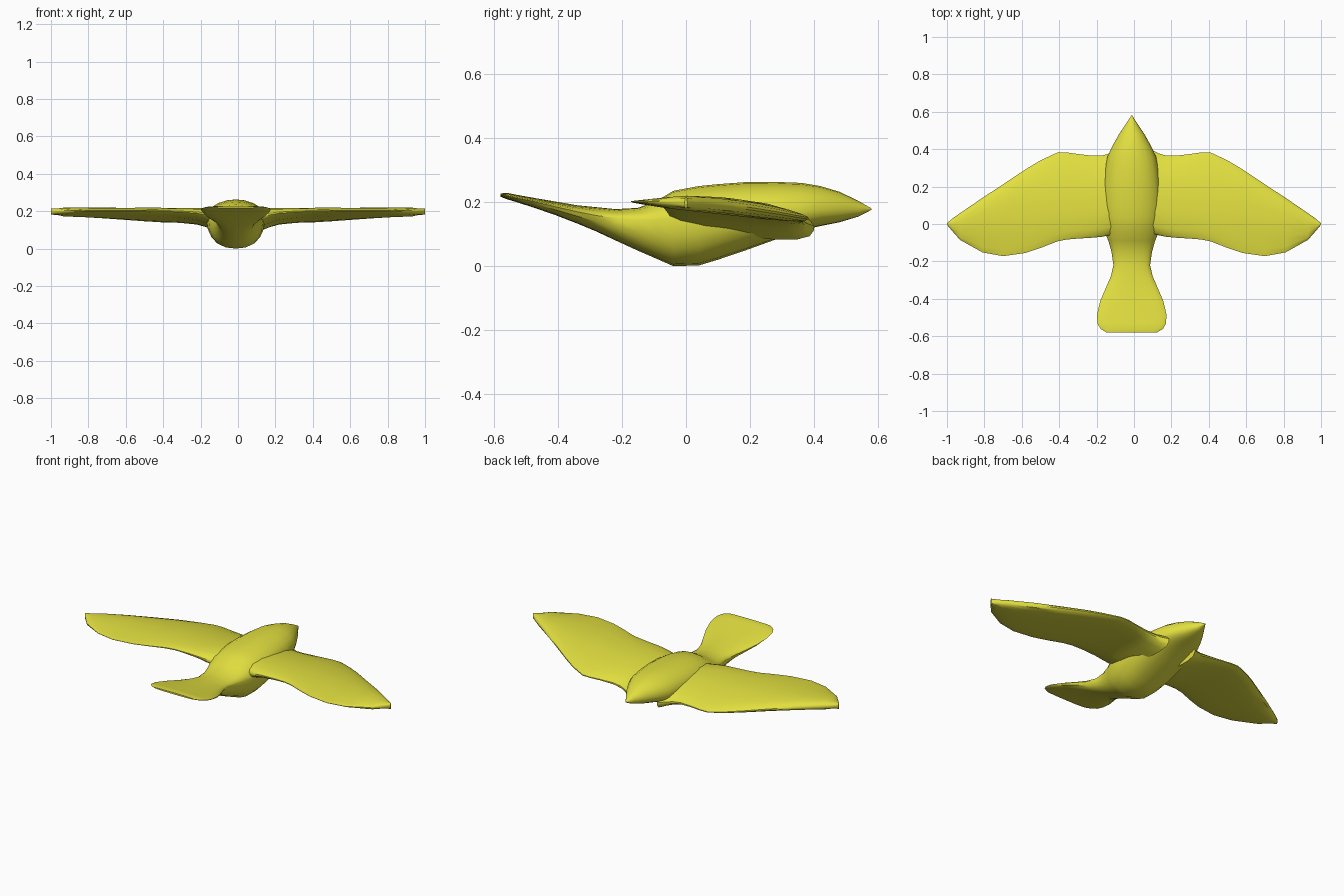
import bpy, bmesh, math

yellow = bpy.data.materials.new("bird yellow")
yellow.diffuse_color = (0.76, 0.74, 0.05, 1)


def lerp_table(table, v):
    """Piecewise linear lookup in a list of (key, value) sorted by key."""
    if v <= table[0][0]:
        return table[0][1]
    for (a, p), (b, q) in zip(table, table[1:]):
        if v <= b:
            return p + (q - p) * (v - a) / (b - a)
    return table[-1][1]


def loft(name, rings):
    """Skin equal-length rings of points and close both ends."""
    bm = bmesh.new()
    loops = [[bm.verts.new(p) for p in ring] for ring in rings]
    n = len(loops[0])
    for a, b in zip(loops, loops[1:]):
        for i in range(n):
            j = (i + 1) % n
            bm.faces.new((a[i], a[j], b[j], b[i]))
    bm.faces.new(loops[0][::-1])
    bm.faces.new(loops[-1])
    bmesh.ops.remove_doubles(bm, verts=bm.verts, dist=1e-5)
    bmesh.ops.recalc_face_normals(bm, faces=bm.faces)
    me = bpy.data.meshes.new(name)
    bm.to_mesh(me)
    bm.free()
    me.materials.append(yellow)
    ob = bpy.data.objects.new(name, me)
    bpy.context.collection.objects.link(ob)
    bpy.context.view_layer.objects.active = ob
    ob.select_set(True)
    bpy.ops.object.shade_smooth_by_angle(angle=math.radians(35))
    ob.select_set(False)
    return ob


def body_ring(y, hw, zb, zt, zw, n=20):
    """Rounded section: widest at height zw, separate upper and lower halves."""
    ring = []
    for i in range(n):
        a = 2 * math.pi * i / n
        c, s = math.cos(a), math.sin(a)
        e = 0.85 if s < 0 else 1.0
        x = hw * math.copysign(abs(c) ** e, c)
        z = zw + ((zt - zw) if s > 0 else (zw - zb)) * math.copysign(abs(s) ** e, s)
        ring.append((x - 0.012, y, z))
    return ring


# Body from beak to hips: y, half width, bottom, top, height of widest point
BODY = [(0.58, 0.002, 0.176, 0.180, 0.178), (0.54, 0.028, 0.155, 0.203, 0.178),
        (0.48, 0.068, 0.137, 0.232, 0.178), (0.42, 0.102, 0.125, 0.25, 0.175),
        (0.36, 0.13, 0.112, 0.26, 0.17), (0.28, 0.145, 0.083, 0.263, 0.17),
        (0.18, 0.155, 0.047, 0.262, 0.17), (0.10, 0.158, 0.020, 0.256, 0.165),
        (0.04, 0.155, 0.002, 0.25, 0.16), (-0.04, 0.145, 0.0, 0.235, 0.15),
        (-0.09, 0.125, 0.022, 0.205, 0.145), (-0.15, 0.108, 0.048, 0.182, 0.145)]
# Tail fan, flattening towards the rear
TAIL = [(-0.22, 0.098, 0.080, 0.178, 0.150), (-0.28, 0.112, 0.108, 0.184, 0.158),
        (-0.34, 0.138, 0.133, 0.190, 0.170), (-0.41, 0.168, 0.160, 0.202, 0.186),
        (-0.48, 0.185, 0.184, 0.214, 0.203), (-0.53, 0.184, 0.200, 0.223, 0.213),
        (-0.56, 0.168, 0.209, 0.229, 0.220), (-0.58, 0.135, 0.217, 0.227, 0.223)]
loft("body_and_tail", [body_ring(*s) for s in BODY + TAIL])

# Wing plan: x, leading edge y, trailing edge y, extra root depth
WING = [(0.09, 0.40, -0.05, 0.06), (0.13, 0.378, -0.06, 0.045),
        (0.17, 0.366, -0.068, 0.030), (0.22, 0.365, -0.073, 0.015),
        (0.30, 0.374, -0.078, 0.005), (0.36, 0.383, -0.083, 0),
        (0.41, 0.382, -0.093, 0), (0.50, 0.340, -0.128, 0),
        (0.58, 0.292, -0.155, 0), (0.70, 0.212, -0.172, 0),
        (0.81, 0.140, -0.152, 0), (0.93, 0.058, -0.085, 0),
        (0.97, 0.030, -0.040, 0), (1.0, 0.004, -0.004, 0)]
# Wing heights follow the fore-aft position, the front being lower
TOP = [(-0.17, 0.206), (0.0, 0.220), (0.12, 0.215), (0.25, 0.196), (0.38, 0.165)]
BOTTOM = [(-0.17, 0.194), (0.0, 0.174), (0.2, 0.152), (0.38, 0.130)]
CHORD = [0, 0.03, 0.12, 0.28, 0.5, 0.72, 0.9, 0.98, 1]


def wing_ring(x, lead, trail, drop, side):
    upper, lower = [], []
    for t in CHORD:
        y = lead + (trail - lead) * t
        zt, zb = lerp_table(TOP, y), lerp_table(BOTTOM, y) - drop
        mid = (zt + zb) / 2 + 0.002
        f = min(1, (4 * t * (1 - t)) ** 0.45 + 0.15)
        if x > 0.96:
            f *= 0.7
        upper.append((side * x, y, mid + (zt - mid) * f))
        lower.append((side * x, y, mid + (zb - mid) * f))
    return upper + lower[::-1]


for side, name in ((1, "right_wing"), (-1, "left_wing")):
    loft(name, [wing_ring(*s, side) for s in WING])
